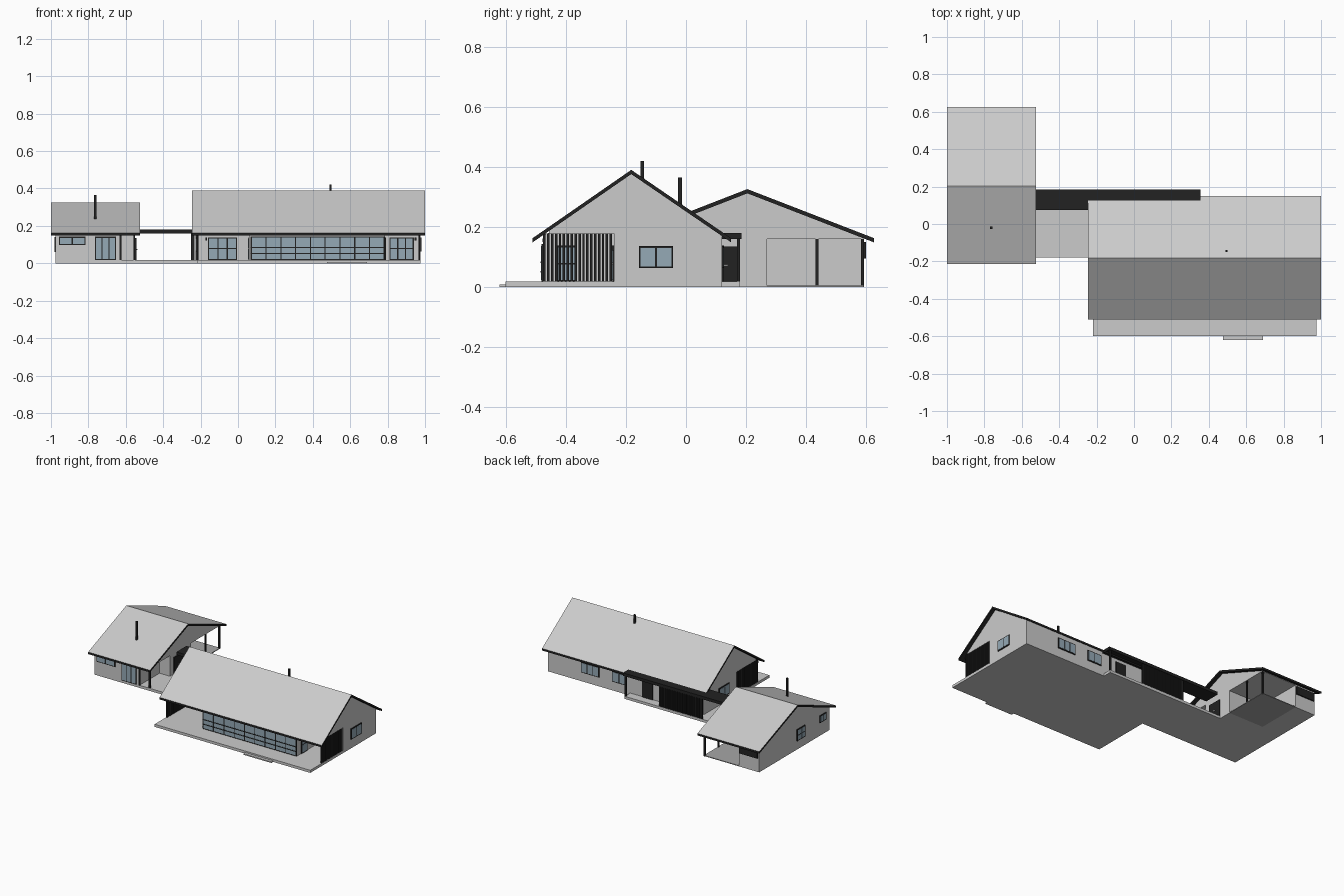
import bpy, bmesh
from mathutils import Vector

cube = bpy.data.objects.get("Cube")
if cube:
    bpy.data.objects.remove(cube)


def material(name, r, g, b):
    m = bpy.data.materials.new(name)
    m.use_nodes = True
    m.diffuse_color = (r, g, b, 1)
    m.node_tree.nodes["Principled BSDF"].inputs["Base Color"].default_value = (r, g, b, 1)
    return m


GREY = material("light grey", 0.6, 0.6, 0.6)
BLACK = material("black", 0.016, 0.016, 0.016)
GLASS = material("blue glass", 0.3, 0.4, 0.47)
PAVING = material("paving grey", 0.38, 0.38, 0.38)


def finish(bm, name, mats):
    bmesh.ops.recalc_face_normals(bm, faces=bm.faces)
    mesh = bpy.data.meshes.new(name)
    bm.to_mesh(mesh)
    bm.free()
    for m in mats:
        mesh.materials.append(m)
    ob = bpy.data.objects.new(name, mesh)
    bpy.context.collection.objects.link(ob)
    return ob


def add_box(bm, lo, hi, index=0):
    made = bmesh.ops.create_cube(bm, size=1)["verts"]
    lo, hi = Vector(lo), Vector(hi)
    for v in made:
        v.co = (lo + hi) / 2 + v.co * (hi - lo)
    for f in {f for v in made for f in v.link_faces}:
        f.material_index = index


def boxes(name, mat, *spans):
    bm = bmesh.new()
    for x0, x1, y0, y1, z0, z1 in spans:
        add_box(bm, (x0, y0, z0), (x1, y1, z1))
    return finish(bm, name, [mat])


def prism(name, mats, x0, x1, profile):
    """Extrude a (y, z) outline along x."""
    bm = bmesh.new()
    face = bm.faces.new([bm.verts.new((x0, y, z)) for y, z in profile])
    side = bmesh.ops.extrude_face_region(bm, geom=[face])["geom"]
    bmesh.ops.translate(bm, vec=(x1 - x0, 0, 0),
                        verts=[v for v in side if isinstance(v, bmesh.types.BMVert)])
    return finish(bm, name, mats)


def roof(name, x0, x1, front, ridge, back, eave, top, t=0.014):
    """Black roof slab whose upward faces are light grey."""
    ob = prism(name, [BLACK, GREY], x0, x1,
               [(front, eave), (ridge, top), (back, eave),
                (back, eave - t), (ridge, top - t), (front, eave - t)])
    for p in ob.data.polygons:
        p.material_index = int(p.normal.z > 0.3)


def window(name, axis, side, at, a0, a1, z0, z1, cols=2, rows=1, bar=0.006):
    """Black framed panes on a wall; axis is the wall normal, side its sign."""
    bm = bmesh.new()

    def plate(a, b, c, d, depth, index):
        n0, n1 = sorted((at - side * 0.002, at + side * depth))
        if axis == "y":
            add_box(bm, (a, n0, c), (b, n1, d), index)
        else:
            add_box(bm, (n0, a, c), (n1, b, d), index)

    plate(a0, a1, z0, z1, 0.005, 0)
    w, h = (a1 - a0 - bar) / cols, (z1 - z0 - bar) / rows
    for i in range(cols):
        for j in range(rows):
            a, c = a0 + bar + i * w, z0 + bar + j * h
            plate(a, a + w - bar, c, c + h - bar, 0.0065, 1)
    return finish(bm, name, [BLACK, GLASS])


def slats(name, axis, at, a0, a1, z0, z1, step=0.013, wide=0.008):
    spans = []
    for i in range(int((a1 - a0) / step) + 1):
        a = a0 + i * step
        if axis == "x":
            spans.append((at - 0.004, at + 0.004, a, a + wide, z0, z1))
        else:
            spans.append((a, a + wide, at - 0.004, at + 0.004, z0, z1))
    return boxes(name, BLACK, *spans)


# Ground slabs
F = 0.018
boxes("house_deck", GREY, (-0.22, 0.975, -0.6, 0.12, 0, F))
boxes("walkway_slab", GREY, (-0.55, -0.22, -0.18, 0.18, 0, F),
      (-0.22, 0.345, 0.12, 0.18, 0, F))
boxes("deck_step", GREY, (0.475, 0.69, -0.62, -0.6, 0, 0.008))
boxes("annex_slab", GREY, (-0.975, -0.55, -0.18, 0.27, 0, F))
boxes("carport_floor", PAVING, (-0.82, -0.55, 0.27, 0.59, 0, 0.005))

# Main house
W, E = -0.22, 0.975
EAVE, RIDGE, MID = 0.163, 0.39, -0.182
UNDER = 0.012


def house_z(y):
    half = 0.328 if y < MID else 0.332
    return RIDGE - (RIDGE - EAVE) * abs(y - MID) / half - UNDER


prism("house_walls", [GREY], W, E,
      [(-0.24, F), (0.12, F), (0.12, house_z(0.12)), (MID, house_z(MID)), (-0.24, house_z(-0.24))])
prism("porch_gable", [GREY], W, E,
      [(-0.455, 0.178), (-0.24, 0.178), (-0.24, house_z(-0.24)), (-0.455, house_z(-0.455))])
prism("living_bay", [GREY], 0.06, 0.785,
      [(-0.475, F), (-0.24, F), (-0.24, 0.18), (-0.455, 0.18), (-0.475, house_z(-0.475))])
roof("house_roof", -0.245, 1.0, -0.51, MID, 0.15, EAVE, RIDGE)
boxes("house_flue", BLACK, (0.489, 0.501, -0.151, -0.139, 0.34, 0.42))
for side, x in (("left", E - 0.005), ("right", W + 0.005)):
    slats(side + "_porch_screen", "x", x, -0.475, -0.245, F, 0.178)
boxes("porch_beams", BLACK, (W, 0.06, -0.478, -0.468, 0.15, 0.162),
      (0.785, E, -0.478, -0.468, 0.15, 0.162))

window("bay_window", "y", -1, -0.475, 0.068, 0.785, F, 0.143, 9, 1)
boxes("bay_rails", BLACK, *[(0.068, 0.785, -0.484, -0.479, z, z + 0.005) for z in (0.049, 0.081)])
window("porch_doors", "y", -1, -0.24, -0.16, -0.005, F, 0.138, 3, 2)
window("side_porch_window", "y", -1, -0.24, 0.81, 0.94, F, 0.138, 3, 2)
window("bay_left_window", "x", 1, 0.785, -0.43, -0.365, F, 0.138, 1, 2)
window("bay_right_window", "x", -1, 0.06, -0.43, -0.365, F, 0.138, 1, 2)
window("left_gable_window", "x", 1, E, -0.157, -0.043, 0.063, 0.137, 2)
window("right_gable_window", "x", -1, W, -0.157, -0.043, 0.063, 0.137, 2)
window("back_window_wide", "y", 1, 0.12, 0.58, 0.72, 0.063, 0.137, 3)
window("back_window_small", "y", 1, 0.12, 0.37, 0.48, 0.063, 0.137, 2)
boxes("back_door", BLACK, (0.17, 0.25, 0.118, 0.126, F, 0.138))
boxes("porch_lamps", BLACK, *[(x, x + 0.01, -0.255, -0.24, 0.122, 0.138) for x in (-0.175, 0.945)])

# Covered walkway
boxes("walkway_roof", BLACK, (-0.525, 0.355, 0.075, 0.185, 0.16, 0.18))
slats("walkway_screen", "y", 0.176, -0.24, 0.07, F, 0.16)
boxes("walkway_posts", BLACK, *[(x, x + 0.01, 0.17, 0.18, F, 0.162) for x in (-0.25, 0.07, 0.335)])

# Annex with corner porch and carport
AW, AE, AMID = -0.975, -0.55, 0.204
ATOP = 0.326


def annex_z(y):
    return ATOP - (ATOP - EAVE) * abs(y - AMID) / 0.42 - UNDER


prism("annex_gable", [GREY], AW, AE,
      [(-0.18, 0.16), (0.59, 0.16), (0.59, annex_z(0.59)), (AMID, annex_z(AMID)), (-0.18, annex_z(-0.18))])
boxes("annex_walls", GREY, (AW, -0.63, -0.18, 0.27, F, 0.16),
      (-0.63, AE, 0.04, 0.27, F, 0.16))
boxes("store_walls", GREY, (AW, -0.82, 0.27, 0.59, 0, 0.16))
roof("annex_roof", -1.0, -0.525, -0.215, AMID, 0.625, EAVE, ATOP)
boxes("annex_flue", BLACK, (-0.769, -0.757, -0.026, -0.014, 0.22, 0.365))
boxes("annex_posts", BLACK,
      (-0.634, -0.624, -0.185, -0.175, F, 0.16), (-0.56, -0.55, -0.18, -0.17, F, 0.16),
      (-0.56, -0.55, 0.43, 0.44, 0, 0.16), (-0.56, -0.55, 0.582, 0.592, 0, 0.16))
window("annex_high_window", "y", -1, -0.18, -0.957, -0.815, 0.097, 0.142, 2)
window("annex_front_doors", "y", -1, -0.18, -0.765, -0.652, F, 0.142, 3)
window("annex_side_window", "x", -1, AW, 0.09, 0.18, 0.06, 0.14, 2, 2)
window("annex_small_side_window", "x", -1, AW, -0.14, -0.07, 0.09, 0.14, 2)
boxes("store_panel", BLACK, (-0.965, -0.825, 0.588, 0.598, 0.095, 0.15))
boxes("annex_door", BLACK, (-0.552, -0.543, 0.08, 0.18, F, 0.135))
boxes("door_handle", GREY, (-0.545, -0.538, 0.125, 0.14, 0.07, 0.075))
